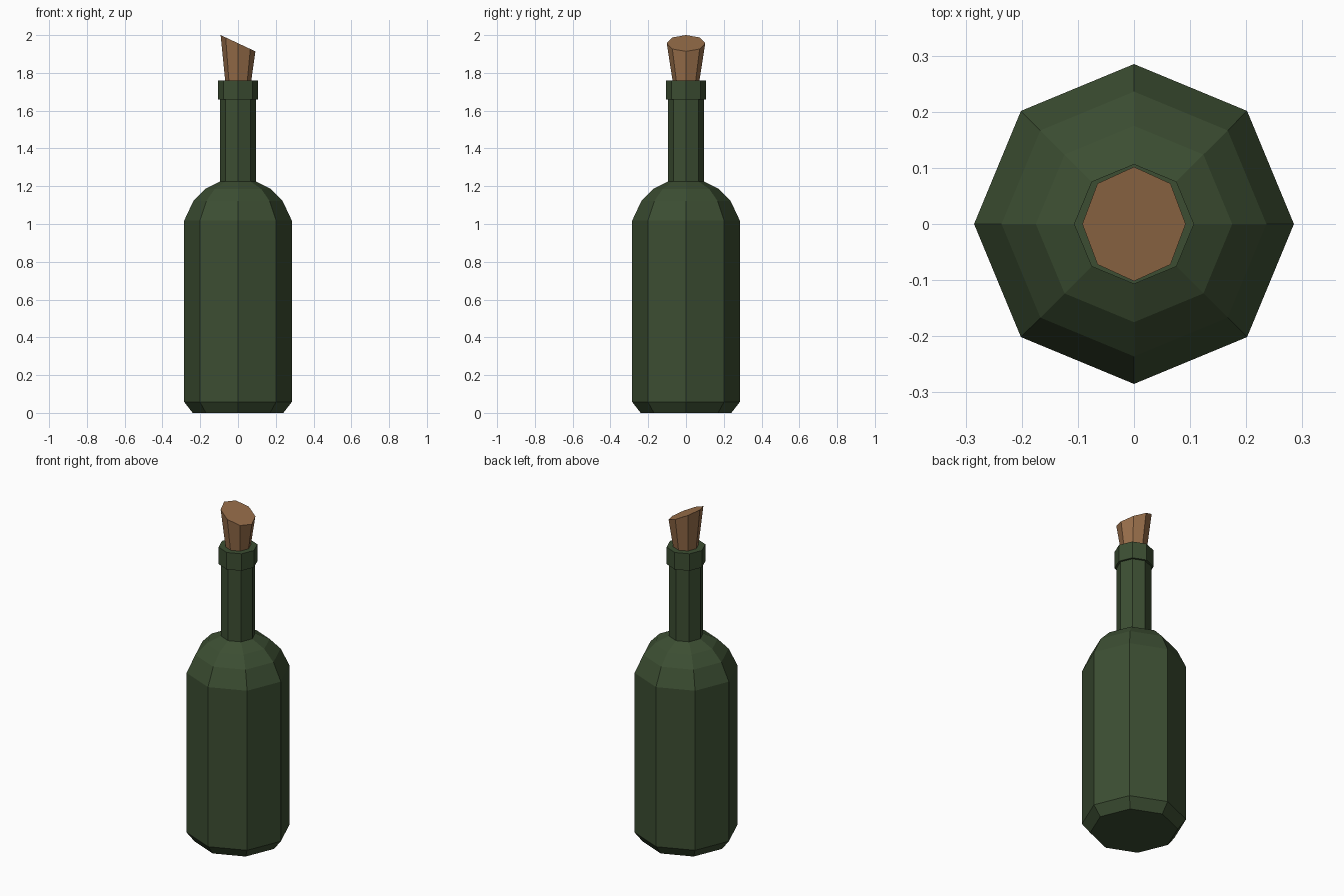
import bpy, bmesh, math

if "Cube" in bpy.data.objects:
    bpy.data.objects.remove(bpy.data.objects["Cube"])


def material(name, rgb):
    m = bpy.data.materials.new(name)
    m.diffuse_color = (*rgb, 1.0)
    m.use_nodes = True
    m.node_tree.nodes["Principled BSDF"].inputs["Base Color"].default_value = m.diffuse_color
    return m


def lathe(name, profile, mat, sides=8, height=lambda x, i, z: z):
    """Stack eight-sided rings from (radius, z) pairs and cap both ends."""
    bm = bmesh.new()
    rings = []
    for i, (r, z) in enumerate(profile):
        ring = []
        for k in range(sides):
            a = math.tau * k / sides
            x, y = r * math.cos(a), r * math.sin(a)
            ring.append(bm.verts.new((x, y, height(x, i, z))))
        rings.append(ring)
    for lo, hi in zip(rings, rings[1:]):
        for k in range(sides):
            n = (k + 1) % sides
            bm.faces.new((lo[k], lo[n], hi[n], hi[k]))
    bm.faces.new(rings[0][::-1])
    bm.faces.new(rings[-1])
    mesh = bpy.data.meshes.new(name)
    bm.to_mesh(mesh)
    bm.free()
    mesh.materials.append(mat)
    ob = bpy.data.objects.new(name, mesh)
    bpy.context.collection.objects.link(ob)
    return ob


glass = material("dark green glass", (0.045, 0.076, 0.032))
cork_brown = material("cork brown", (0.32, 0.16, 0.07))

# Bottle: chamfered foot, straight body, rounded shoulder, neck and lip
lathe("bottle", [
    (0.24, 0.0), (0.285, 0.058), (0.285, 1.018), (0.236, 1.122),
    (0.175, 1.185), (0.095, 1.225), (0.095, 1.658),
    (0.107, 1.658), (0.107, 1.76),
], glass)

# Cork: flares upward, with a slanted top that is higher on the left
cork = lathe("cork", [(0.062, 1.70), (0.098, 1.957)], cork_brown,
             height=lambda x, i, z: z - 0.44 * x if i else z)
# the slant leans the taper, so narrow the top slightly along x
for v in cork.data.vertices:
    if v.co.z > 1.8:
        v.co.x *= 0.94
        v.co.y *= 1.04
